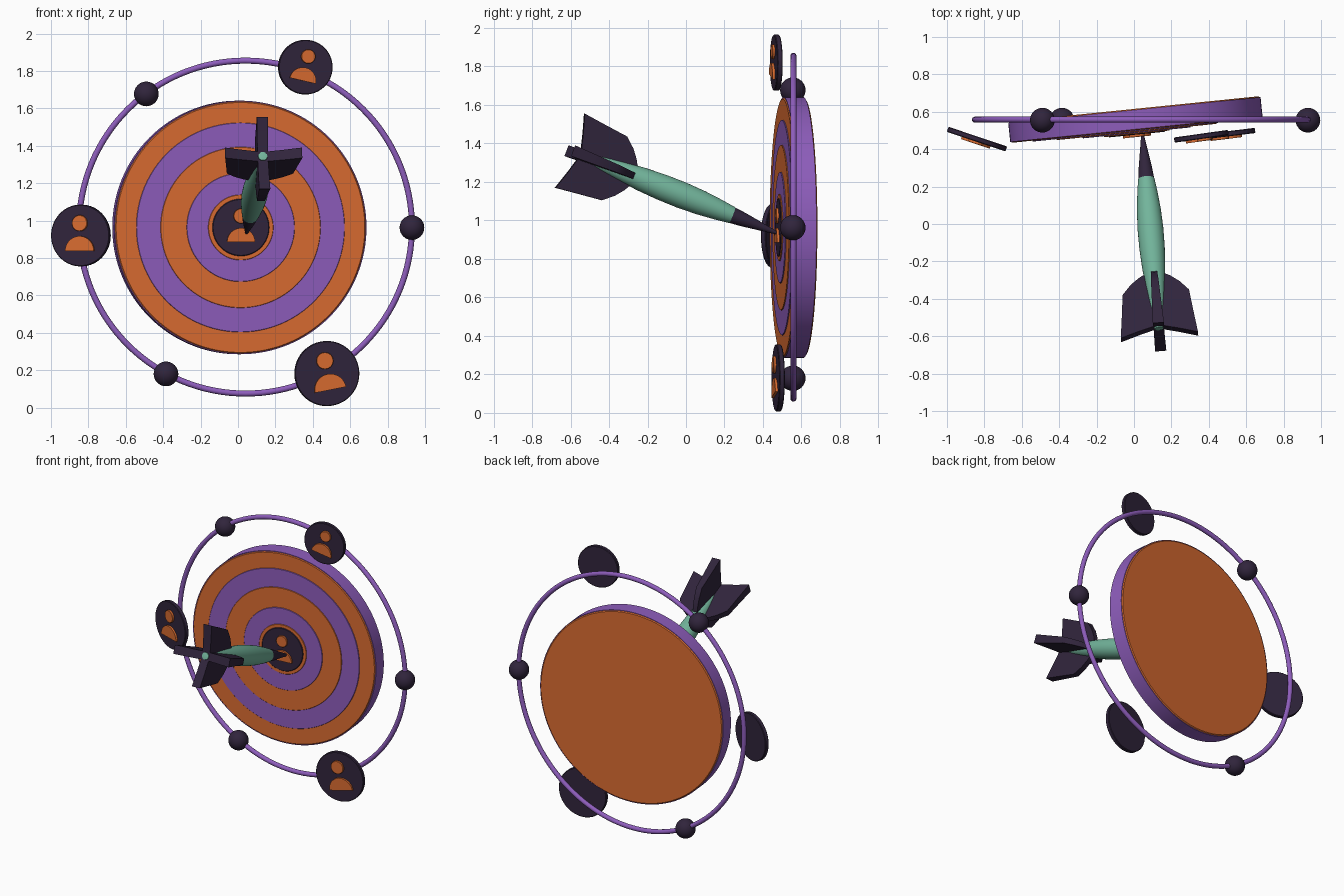
import bpy, bmesh
from math import radians, sin, cos, pi
from mathutils import Matrix, Vector

if "Cube" in bpy.data.objects:
    bpy.data.objects.remove(bpy.data.objects["Cube"])


def material(name, rgb):
    m = bpy.data.materials.new(name)
    m.diffuse_color = (*rgb, 1)
    m.use_nodes = True
    m.node_tree.nodes["Principled BSDF"].inputs["Base Color"].default_value = m.diffuse_color
    return m


ORANGE = material("orange", (0.70, 0.15, 0.03))
PURPLE = material("purple", (0.27, 0.11, 0.50))
DARK = material("dark", (0.030, 0.018, 0.045))
MINT = material("mint", (0.17, 0.46, 0.33))


def finish(name, bm, mat, matrix, angle=35):
    bmesh.ops.remove_doubles(bm, verts=bm.verts, dist=1e-5)
    bmesh.ops.recalc_face_normals(bm, faces=bm.faces)
    me = bpy.data.meshes.new(name)
    bm.to_mesh(me)
    bm.free()
    ob = bpy.data.objects.new(name, me)
    bpy.context.collection.objects.link(ob)
    ob.matrix_world = matrix
    me.materials.append(mat)
    bpy.ops.object.select_all(action='DESELECT')
    bpy.context.view_layer.objects.active = ob
    ob.select_set(True)
    bpy.ops.object.shade_smooth_by_angle(angle=radians(angle))
    return ob


def lathe(name, profile, mat, matrix, segs=96, closed=False):
    """Revolve (radius, height) points around local z."""
    bm = bmesh.new()
    rings = [[bm.verts.new((r * cos(2 * pi * i / segs), r * sin(2 * pi * i / segs), h))
              for i in range(segs)] for r, h in profile]
    pairs = list(zip(rings, rings[1:])) + ([(rings[-1], rings[0])] if closed else [])
    for a, b in pairs:
        for i in range(segs):
            j = (i + 1) % segs
            bm.faces.new((a[i], a[j], b[j], b[i]))
    return finish(name, bm, mat, matrix)


def disc(name, r, z0, z1, mat, matrix, bevel=0.003, segs=96):
    return lathe(name, [(0, z0), (r - bevel, z0), (r, z0 + bevel), (r, z1 - bevel),
                        (r - bevel, z1), (0, z1)], mat, matrix, segs)


def prism(name, pts, z0, z1, mat, matrix):
    bm = bmesh.new()
    lo = [bm.verts.new((x, y, z0)) for x, y in pts]
    hi = [bm.verts.new((x, y, z1)) for x, y in pts]
    bm.faces.new(lo)
    bm.faces.new(hi)
    for i in range(len(pts)):
        j = (i + 1) % len(pts)
        bm.faces.new((lo[i], lo[j], hi[j], hi[i]))
    return finish(name, bm, mat, matrix)


def facing(loc, yaw=0, roll=0):
    """Frame with local z toward the front and local y up."""
    return (Matrix.Translation(loc) @ Matrix.Rotation(radians(yaw), 4, 'Z')
            @ Matrix.Rotation(pi / 2, 4, 'X') @ Matrix.Rotation(radians(roll), 4, 'Z'))


def badge(name, r, z0, z1, matrix):
    """Round plate with a simple person icon: head and half-round shoulders."""
    disc(name + "_plate", r, z0, z1, DARK, matrix, 0.004, 64)
    top = z1 + 0.013
    disc(name + "_head", r * 0.26, z1 - 0.005, top, ORANGE,
         matrix @ Matrix.Translation((0, r * 0.40, 0)), 0.002, 40)
    arc = [(r * 0.49 * cos(pi * i / 28), r * (0.49 * sin(pi * i / 28) - 0.51)) for i in range(29)]
    prism(name + "_shoulders", arc, z1 - 0.005, top, ORANGE, matrix)


# target board: purple rim around an orange core, then stepped rings
board = facing((0.013, 0.503, 0.963), 5.8)
disc("board_core", 0.674, -0.113, 0.001, ORANGE, board, 0.006, 128)
lathe("board_rim", [(0.66, -0.107), (0.678, -0.107), (0.678, -0.004), (0.66, -0.004)],
      PURPLE, board, 128, True)
for i, (r, mat) in enumerate([(0.56, PURPLE), (0.43, ORANGE), (0.29, PURPLE), (0.175, ORANGE)]):
    disc(f"target_ring_{i + 1}", r, -0.01, 0.006 + 0.005 * i, mat, board, 0.002)
badge("centre_badge", 0.153, 0, 0.025, board)

# orbit hoop with its ball nodes
hoop = [(0.89 + 0.016 * cos(2 * pi * i / 16), 0.016 * sin(2 * pi * i / 16)) for i in range(16)]
lathe("orbit_hoop", hoop, PURPLE, facing((0.04, 0.558, 0.965)), 128, True)
for i, (x, z) in enumerate([(0.93, 0.962), (-0.49, 1.677), (-0.385, 0.18)]):
    bm = bmesh.new()
    bmesh.ops.create_uvsphere(bm, u_segments=32, v_segments=16, radius=0.066)
    finish(f"orbit_ball_{i + 1}", bm, DARK, Matrix.Translation((x, 0.555, z)))

# three outer badges
badge("left_badge", 0.165, -0.015, 0.013, facing((-0.84, 0.453, 0.92), -18.5))
badge("top_badge", 0.146, -0.015, 0.013, facing((0.36, 0.468, 1.82), 8, -13))
badge("bottom_badge", 0.174, -0.015, 0.013, facing((0.475, 0.478, 0.182), 7, 11))

# dart: local z runs from the tip to the tail, local y is up
tip, tail = Vector((0.045, 0.485, 0.93)), Vector((0.133, -0.56, 1.345))
d = (tail - tip).normalized()
side = Vector((0, 0, 1)).cross(d).normalized()
up = d.cross(side)
dart = Matrix.Translation(tip) @ Matrix((side, up, d)).transposed().to_4x4()
lathe("dart_point", [(0, 0), (0.007, 0.004), (0.024, 0.12), (0.036, 0.2), (0.043, 0.265), (0, 0.265)],
      DARK, dart, 48)
lathe("dart_body", [(0, 0.264), (0.044, 0.264), (0.054, 0.34), (0.064, 0.44), (0.069, 0.55),
                    (0.068, 0.66), (0.062, 0.77), (0.052, 0.88), (0.041, 0.99), (0.03, 1.07),
                    (0.024, 1.128), (0, 1.132)], MINT, dart, 48)

# four flights, thickening toward the tail
flight = [(0.80, 0.0), (0.81, 0.04), (0.835, 0.085), (0.87, 0.13), (0.925, 0.178),
          (1.05, 0.192), (1.175, 0.207), (1.145, 0.11), (1.115, 0.0)]
for k in range(4):
    bm = bmesh.new()
    sides = []
    for sgn in (-1, 1):
        sides.append([bm.verts.new((sgn * (0.016 + 0.014 * (s - 0.8) / 0.375), t, s))
                      for s, t in flight])
    a, b = sides
    n = len(flight)
    bm.faces.new(a)
    bm.faces.new(b)
    for i in range(n):
        j = (i + 1) % n
        bm.faces.new((a[i], a[j], b[j], b[i]))
    finish(f"dart_flight_{k + 1}", bm, DARK, dart @ Matrix.Rotation(k * pi / 2, 4, 'Z'))
